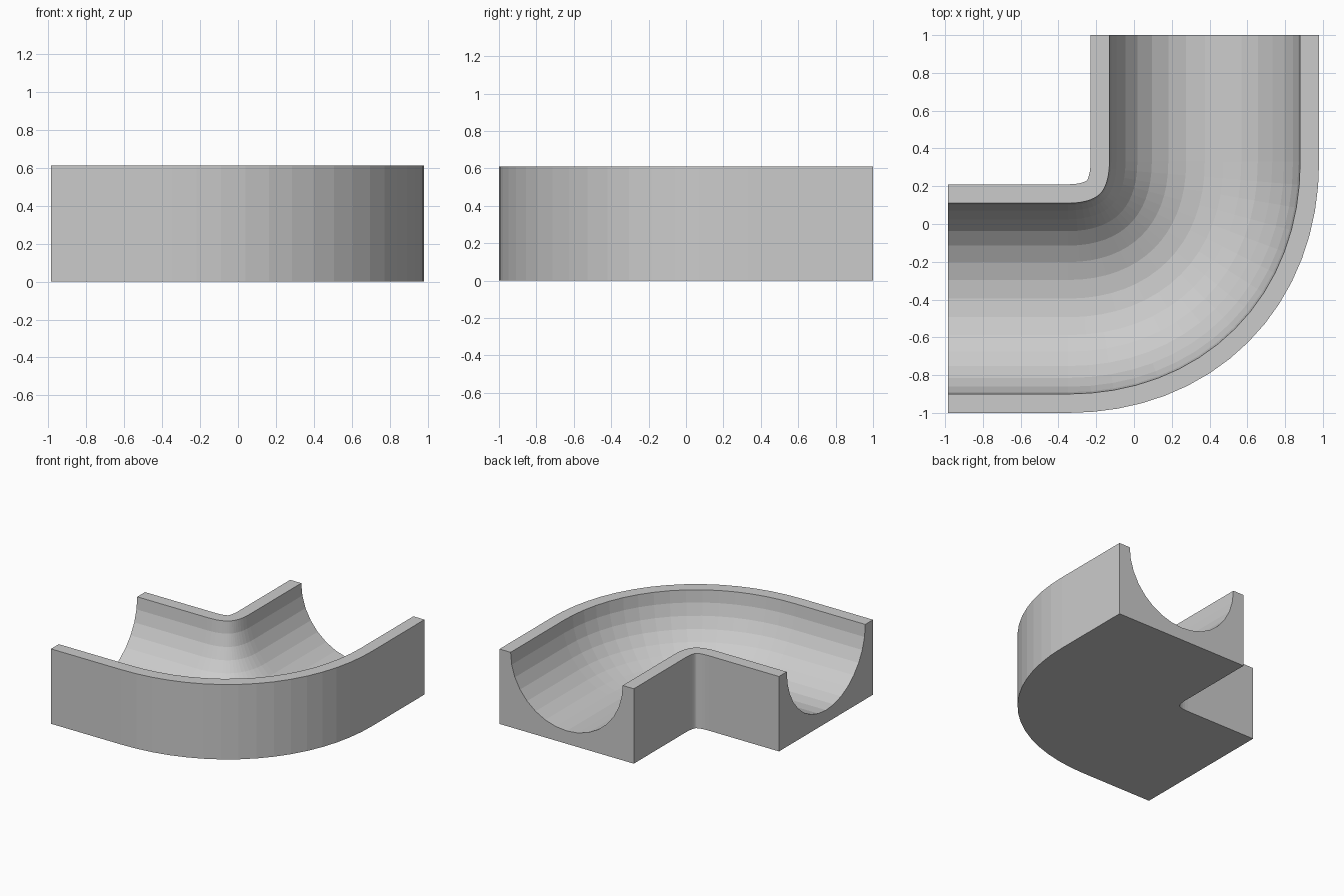
import bpy
import bmesh
from math import sin, cos, pi
from mathutils import Vector
from mathutils.geometry import interpolate_bezier

cube = bpy.data.objects.get("Cube")
if cube:
    bpy.data.objects.remove(cube, do_unlink=True)

HALF, HEIGHT, RADIUS = 0.605, 0.61, 0.505   # block half width, height, groove radius
BEND, HANDLE = 0.725, 0.44                  # size of the bend and its curve handles
CORNER = Vector((0.375, -0.395, 0))
GROOVE_SIDES, BEND_STEPS = 16, 16

# Material
grey = bpy.data.materials.new("light_grey")
grey.use_nodes = True
colour = (0.6, 0.6, 0.6, 1)
grey.diffuse_color = colour
grey.node_tree.nodes["Principled BSDF"].inputs["Base Color"].default_value = colour

# Cross-section: a block with a half-round groove, as (sideways, height)
section = [(HALF, HEIGHT), (HALF, 0), (-HALF, 0), (-HALF, HEIGHT)]
for i in range(GROOVE_SIDES + 1):
    a = pi * i / GROOVE_SIDES
    section.append((-RADIUS * cos(a), HEIGHT - RADIUS * sin(a)))

# Centre line: straight arm, quarter bend, straight arm
X, Y = Vector((1, 0, 0)), Vector((0, 1, 0))
start, end = CORNER - X * BEND, CORNER + Y * BEND
bend = interpolate_bezier(start, start + X * HANDLE, end - Y * HANDLE, end, BEND_STEPS + 1)
path = [Vector((-0.985, CORNER.y, 0))] + bend + [Vector((CORNER.x, 1, 0))]

# Directions along the path
tangents = []
for i in range(len(path)):
    if i <= 1:
        tangents.append(X)
    elif i >= len(path) - 2:
        tangents.append(Y)
    else:
        tangents.append((path[i + 1] - path[i - 1]).normalized())

# Sweep the section along the path
bm = bmesh.new()
rings = []
for p, t in zip(path, tangents):
    side = Vector((-t.y, t.x, 0))
    rings.append([bm.verts.new(p + side * s + Vector((0, 0, z))) for s, z in section])
n = len(section)
for r0, r1 in zip(rings, rings[1:]):
    for j in range(n):
        k = (j + 1) % n
        bm.faces.new((r0[j], r0[k], r1[k], r1[j]))
bm.faces.new(rings[0])
bm.faces.new(rings[-1][::-1])
bmesh.ops.recalc_face_normals(bm, faces=bm.faces[:])

mesh = bpy.data.meshes.new("curved_channel")
bm.to_mesh(mesh)
bm.free()
mesh.materials.append(grey)
channel = bpy.data.objects.new("curved_channel", mesh)
bpy.context.scene.collection.objects.link(channel)
